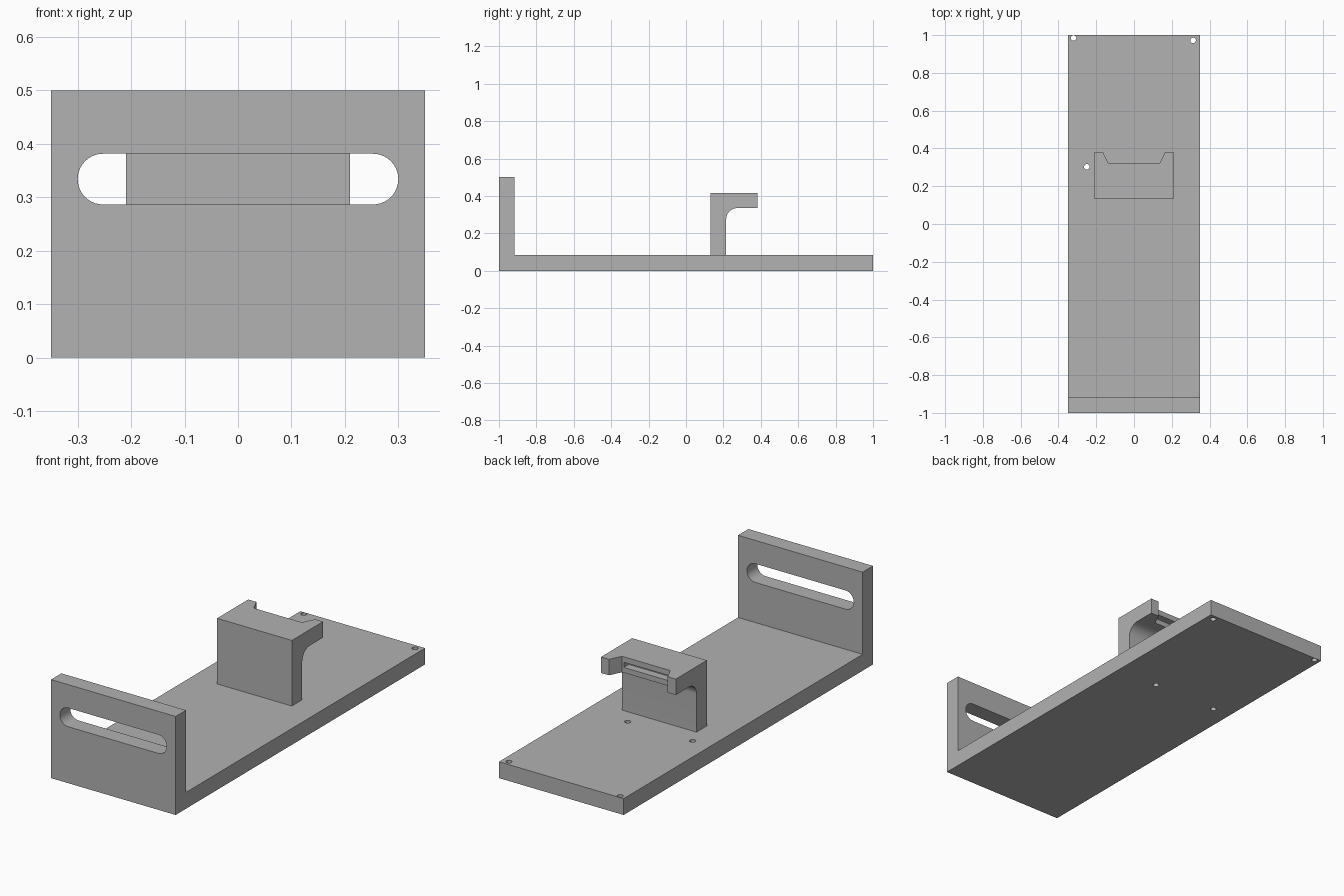
import bpy, bmesh
from math import pi, sin, cos, radians

if "Cube" in bpy.data.objects:
    bpy.data.objects.remove(bpy.data.objects["Cube"], do_unlink=True)

# One plain grey for the whole fixture
GREY = (0.445, 0.445, 0.445, 1)
grey = bpy.data.materials.new("matte grey")
grey.use_nodes = True
grey.diffuse_color = GREY
grey.node_tree.nodes["Principled BSDF"].inputs["Base Color"].default_value = GREY

T = 0.083  # plate thickness


def arc(cx, cy, r, start, end, steps):
    """Points on an arc, angles in degrees."""
    angles = [radians(start + (end - start) * i / steps) for i in range(steps + 1)]
    return [(cx + r * cos(a), cy + r * sin(a)) for a in angles]


def prism(name, points, axis, low, high):
    """Extrude a flat profile along the given axis (0 = x, 1 = y, 2 = z)."""
    bm = bmesh.new()

    def place(p, t):
        co = list(p)
        co.insert(axis, t)
        return bm.verts.new(co)

    face = bm.faces.new([place(p, low) for p in points])
    new = bmesh.ops.extrude_face_region(bm, geom=[face])["geom"]
    for v in new:
        if isinstance(v, bmesh.types.BMVert):
            v.co[axis] = high
    bmesh.ops.recalc_face_normals(bm, faces=bm.faces)
    mesh = bpy.data.meshes.new(name)
    bm.to_mesh(mesh)
    bm.free()
    mesh.materials.append(grey)
    obj = bpy.data.objects.new(name, mesh)
    bpy.context.collection.objects.link(obj)
    return obj


def activate(obj):
    bpy.ops.object.select_all(action='DESELECT')
    obj.select_set(True)
    bpy.context.view_layer.objects.active = obj


def cut(obj, cutter):
    """Subtract the cutter, then discard it."""
    cutter.hide_render = True
    mod = obj.modifiers.new("cut", 'BOOLEAN')
    mod.operation = 'DIFFERENCE'
    mod.solver = 'EXACT'
    mod.object = cutter
    activate(obj)
    bpy.ops.object.modifier_apply(modifier=mod.name)
    bpy.data.objects.remove(cutter, do_unlink=True)


# Base plate with its upright end wall, as one L profile
base = prism("base_and_end_wall",
             [(-1, 0), (1, 0), (1, T), (T - 1, T), (T - 1, 0.5), (-1, 0.5)],
             0, -0.35, 0.35)

# Long round-ended slot in the end wall
r = 0.0475
slot = arc(0.3 - r, 0.334, r, -90, 90, 20) + arc(r - 0.3, 0.334, r, 90, 270, 20)
cut(base, prism("slot_cutter", slot, 1, -1.1, -0.8))

# Four screw holes through the base
for x, y in [(-0.32, 0.985), (0.313, 0.972), (-0.25, 0.303), (0.115, 0.303)]:
    ring = arc(x, y, 0.0145, 0, 360, 24)[:-1]
    cut(base, prism("hole_cutter", ring, 2, -0.1, 0.2))

# Hooked bracket: post, overhanging arm and inner fillet
bracket = prism("hook_bracket",
                [(0.132, T), (0.215, T)] + arc(0.275, 0.275, 0.06, 180, 90, 14)
                + [(0.382, 0.335), (0.382, 0.416), (0.132, 0.416)],
                0, -0.21, 0.21)

# Tapered notch in the arm's end
cut(bracket, prism("notch_cutter",
                   [(-0.135, 0.32), (0.135, 0.32), (0.165, 0.382), (0.165, 0.45),
                    (-0.165, 0.45), (-0.165, 0.382)], 2, 0.3, 0.5))

# Narrow groove in the notch's back face
cut(bracket, prism("groove_cutter",
                   [(-0.125, 0.362), (0.125, 0.362), (0.125, 0.388), (-0.125, 0.388)],
                   1, 0.28, 0.34))

for obj in (base, bracket):
    activate(obj)
    bpy.ops.object.shade_smooth_by_angle(angle=radians(30))
